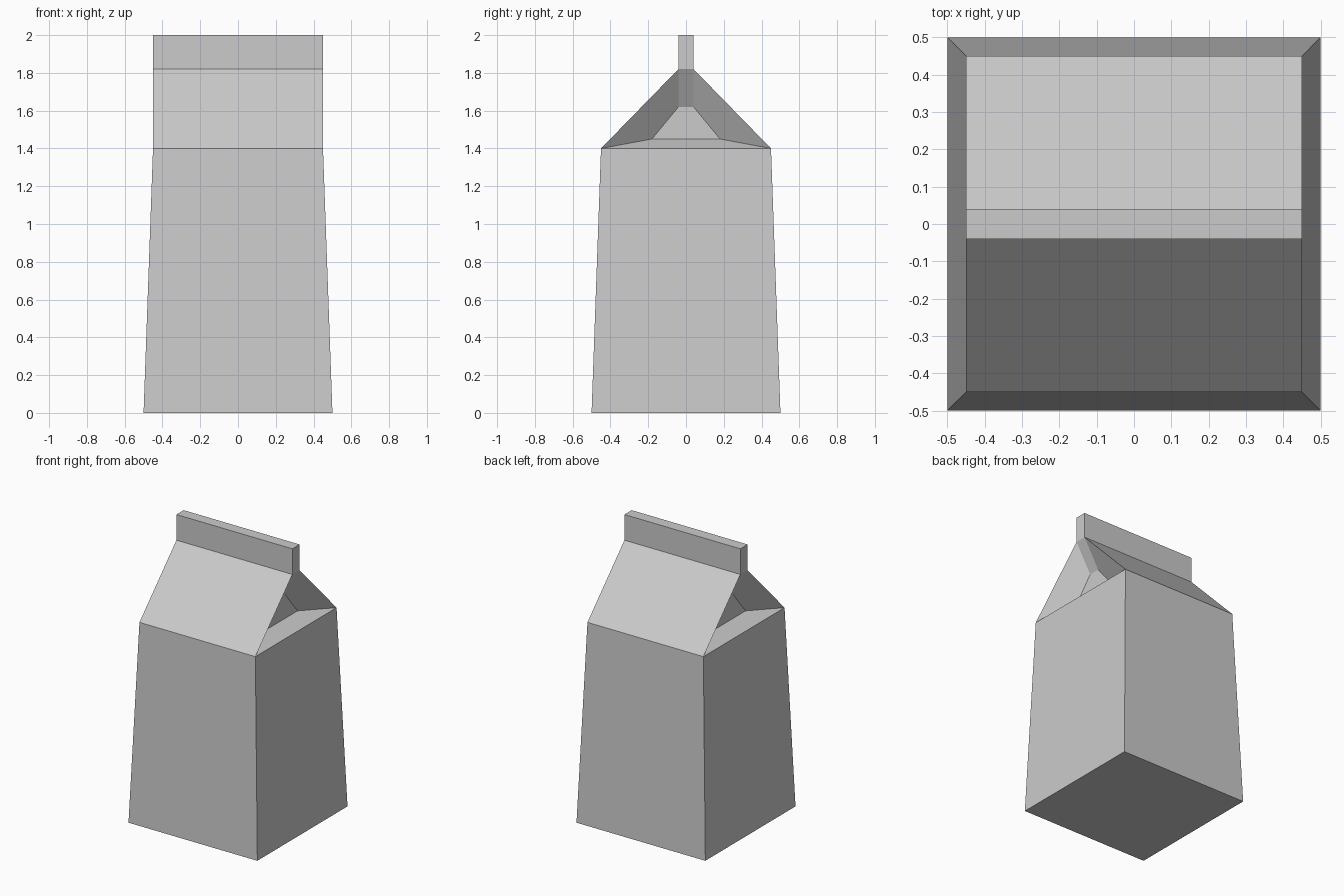
import bpy
import bmesh

if "Cube" in bpy.data.objects:
    bpy.data.objects.remove(bpy.data.objects["Cube"], do_unlink=True)

BASE, SHOULDER = 0.5, 0.45         # half widths at floor and shoulder
SHOULDER_Z, RIDGE_Z, TOP_Z = 1.4, 1.82, 2.0
SEAL = 0.04                        # half thickness of the top seal
FOLD_X = 0.336                     # depth of the tucked gable

grey = bpy.data.materials.new("carton_grey")
grey.use_nodes = True
colour = (0.6, 0.6, 0.6, 1)
grey.diffuse_color = colour
grey.node_tree.nodes["Principled BSDF"].inputs["Base Color"].default_value = colour


def make_part(name, bm, mirror_axis=None):
    mesh = bpy.data.meshes.new(name)
    bm.to_mesh(mesh)
    bm.free()
    mesh.materials.append(grey)
    obj = bpy.data.objects.new(name, mesh)
    bpy.context.collection.objects.link(obj)
    if mirror_axis is not None:
        mod = obj.modifiers.new("mirror", 'MIRROR')
        mod.use_axis = [axis == mirror_axis for axis in range(3)]
        mod.use_mirror_merge = False


def open_box(name, bottom, top, z0, z1, open_side):
    """Tapered box with its top (+1) or bottom (-1) left open."""
    bm = bmesh.new()
    bmesh.ops.create_cube(bm, size=2)
    bm.normal_update()
    bmesh.ops.delete(bm, geom=[f for f in bm.faces if f.normal.z * open_side > 0.5],
                     context='FACES_ONLY')
    for v in bm.verts:
        half, z = (top, z1) if v.co.z > 0 else (bottom, z0)
        v.co = (v.co.x * half[0], v.co.y * half[1], z)
    make_part(name, bm)


# Tapered body and flat top seal
open_box("carton_body", (BASE, BASE), (SHOULDER, SHOULDER), 0, SHOULDER_Z, 1)
open_box("top_seal", (SHOULDER, SEAL), (SHOULDER, SEAL), RIDGE_Z, TOP_Z, -1)

# Sloping roof panels, front and back
bm = bmesh.new()
bm.faces.new([bm.verts.new(p) for p in (
    (-SHOULDER, -SHOULDER, SHOULDER_Z), (SHOULDER, -SHOULDER, SHOULDER_Z),
    (SHOULDER, -SEAL, RIDGE_Z), (-SHOULDER, -SEAL, RIDGE_Z))])
make_part("roof_panels", bm, 1)


# Tucked-in gable folds at both ends
def gable_loop(bm, x, foot, foot_z, peak_z):
    return [bm.verts.new((x, y, z)) for y, z in (
        (-foot, foot_z), (-SEAL, peak_z), (SEAL, peak_z), (foot, foot_z))]


bm = bmesh.new()
outer = gable_loop(bm, SHOULDER, SHOULDER, SHOULDER_Z, RIDGE_Z)
inner = gable_loop(bm, FOLD_X, 0.18, 1.45, 1.62)
for i in range(4):
    j = (i + 1) % 4
    bm.faces.new((outer[i], inner[i], inner[j], outer[j]))
bm.faces.new(inner[::-1])
make_part("gable_folds", bm, 0)
